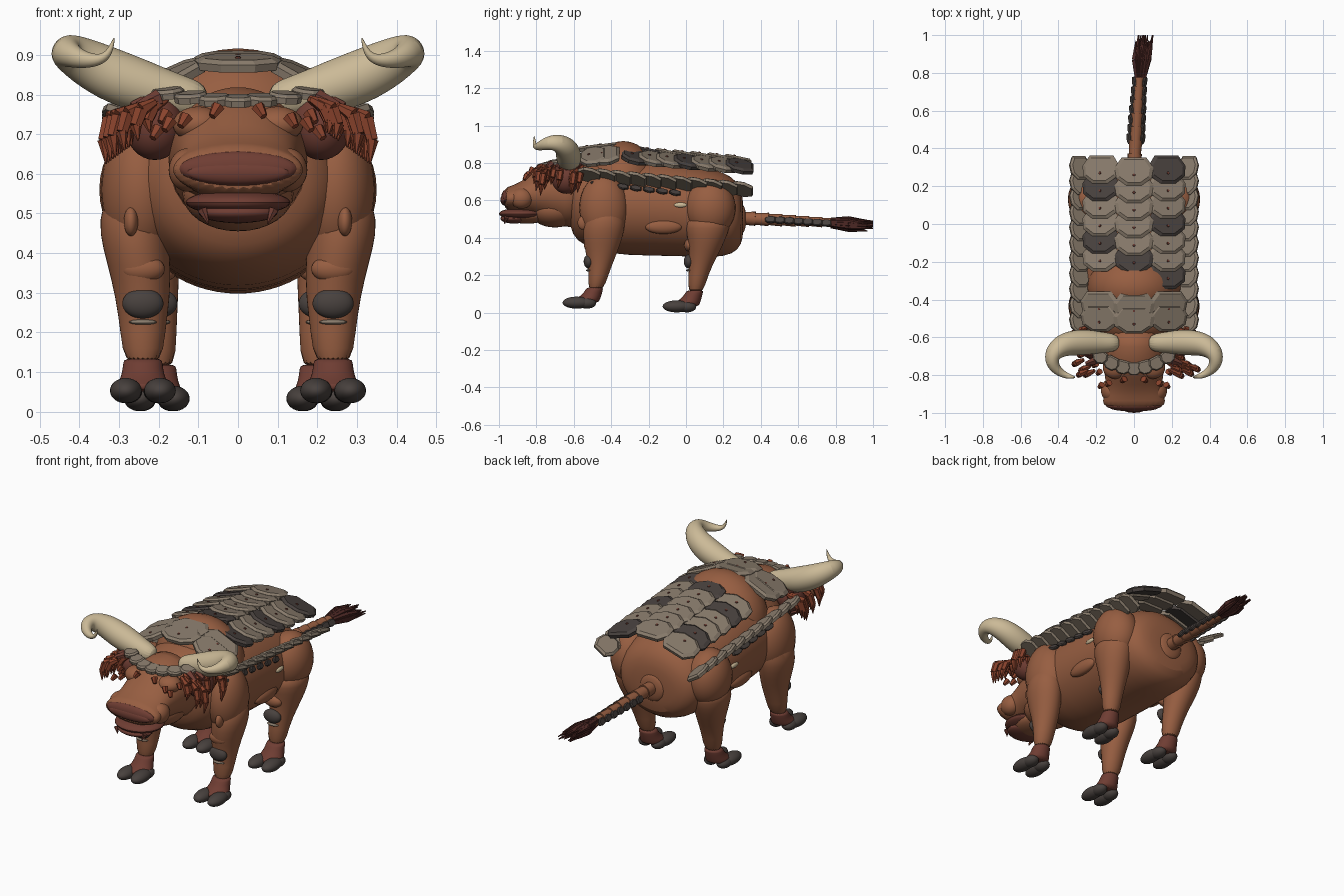
import bpy, bmesh, math, random
from mathutils import Vector, Matrix, Euler

random.seed(4)
if "Cube" in bpy.data.objects:
    bpy.data.objects.remove(bpy.data.objects["Cube"])


def material(name, *rgb):
    m = bpy.data.materials.new(name)
    m.use_nodes = True
    m.diffuse_color = (*rgb, 1)
    m.node_tree.nodes["Principled BSDF"].inputs["Base Color"].default_value = (*rgb, 1)
    return m


hide = material("brown hide", .31, .112, .053)
bone = material("horn ivory", .6, .49, .31)
stone = material("tan plate", .25, .2, .15)
dark = material("dark plate", .065, .053, .048)
maroon = material("maroon skin", .16, .047, .033)
red = material("red hair", .25, .055, .025)
wine = material("dark tail hair", .07, .02, .017)


def finish(name, bm, mats, smooth=True, subdivide=0):
    bmesh.ops.recalc_face_normals(bm, faces=bm.faces)
    me = bpy.data.meshes.new(name)
    bm.to_mesh(me)
    bm.free()
    ob = bpy.data.objects.new(name, me)
    bpy.context.collection.objects.link(ob)
    for m in mats:
        me.materials.append(m)
    if subdivide:
        ob.modifiers.new("Smooth", "SUBSURF").levels = subdivide
        ob.modifiers["Smooth"].render_levels = subdivide
    if smooth:
        bpy.ops.object.select_all(action="DESELECT")
        ob.select_set(True)
        bpy.context.view_layer.objects.active = ob
        bpy.ops.object.shade_smooth_by_angle(angle=math.radians(40))
    return ob


def ball(name, loc, size, mat):
    bm = bmesh.new()
    xf = Matrix.LocRotScale(Vector(loc), None, Vector(size))
    bmesh.ops.create_uvsphere(bm, u_segments=28, v_segments=16, radius=1, matrix=xf)
    return finish(name, bm, [mat])


def loft(name, rows, mat, axis=None, seg=20, subdivide=1):
    """Skin elliptical rings (x, y, z, ra, rb) along a fixed axis or a path."""
    bm = bmesh.new()
    pts = [Vector(r[:3]) for r in rows]
    u, v = Vector((1, 0, 0)), Vector((0, 0, 1)) if axis == "Y" else Vector((0, 1, 0))
    if axis is None:
        t = (pts[1] - pts[0]).normalized()
        u = t.cross(Vector((0, 0, 1))).normalized()
        v = u.cross(t)
    rings = []
    for i, r in enumerate(rows):
        if axis is None:
            new = (pts[min(i + 1, len(pts) - 1)] - pts[max(i - 1, 0)]).normalized()
            q = t.rotation_difference(new)
            u, v, t = q @ u, q @ v, new
        angles = [2 * math.pi * k / seg for k in range(seg)]
        rings.append([bm.verts.new(pts[i] + u * r[3] * math.cos(a) + v * r[4] * math.sin(a)) for a in angles])
    for a, b in zip(rings, rings[1:]):
        for k in range(seg):
            j = (k + 1) % seg
            bm.faces.new((a[k], a[j], b[j], b[k]))
    bm.faces.new(rings[0])
    bm.faces.new(rings[-1])
    return finish(name, bm, [mat], subdivide=subdivide)


OUTLINE = [(-.32, .5), (.32, .5), (.5, .15), (.46, -.22), (.2, -.47), (-.2, -.47), (-.46, -.22), (-.5, .15)]


def plates(name, items, rivets=False):
    """Shield-shaped scales: (location, width, length, thickness, rotation in degrees, colour index)."""
    bm = bmesh.new()
    for loc, w, l, th, rot, col in items:
        xf = Matrix.Translation(loc) @ Euler([math.radians(a) for a in rot]).to_matrix().to_4x4()
        layers = []
        for z, s in ((-th / 2, .95), (th * .15, 1), (th / 2, .82)):
            layers.append([bm.verts.new(xf @ Vector((x * w * s, y * l * s, z))) for x, y in OUTLINE])
        faces = [bm.faces.new(layers[0]), bm.faces.new(layers[-1])]
        for a, b in zip(layers, layers[1:]):
            for k in range(8):
                j = (k + 1) % 8
                faces.append(bm.faces.new((a[k], a[j], b[j], b[k])))
        for f in faces:
            f.material_index = col
        if rivets:
            made = bmesh.ops.create_cone(bm, cap_ends=True, segments=8, radius1=.009, radius2=.006,
                                         depth=.008, matrix=xf @ Matrix.Translation((0, -l * .12, th / 2)))
            for f in {f for vert in made["verts"] for f in vert.link_faces}:
                f.material_index = 2
    return finish(name, bm, [stone, dark, maroon], smooth=False)


def spikes(name, items, mat, seg=6):
    """Tapered locks from p to q: (p, q, start radius, end radius)."""
    bm = bmesh.new()
    for p, q, r1, r2 in items:
        p, q = Vector(p), Vector(q)
        xf = Matrix.Translation((p + q) / 2) @ (q - p).to_track_quat("Z", "Y").to_matrix().to_4x4()
        bmesh.ops.create_cone(bm, cap_ends=True, segments=seg, radius1=r1, radius2=r2,
                              depth=(q - p).length, matrix=xf)
    return finish(name, bm, [mat], smooth=seg > 6)


# Trunk
loft("body", [(0, y, z, a, b) for y, z, a, b in [
    (-.63, .6, .08, .08), (-.61, .58, .19, .17), (-.55, .58, .25, .22), (-.42, .57, .285, .26),
    (-.2, .57, .29, .267), (0, .55, .285, .25), (.15, .53, .275, .238), (.25, .52, .25, .21),
    (.3, .51, .19, .15), (.307, .505, .08, .06)]], hide, "Y", 32)
ball("shoulder_hump", (0, -.335, .68), (.25, .19, .237), hide)

# Head and mouth
loft("head", [(0, y, z, a, b) for y, z, a, b in [
    (-.55, .63, .19, .19), (-.65, .64, .175, .185), (-.75, .65, .165, .15), (-.82, .635, .15, .115),
    (-.88, .615, .155, .085), (-.94, .61, .168, .065), (-.975, .61, .162, .057)]], hide, "Y", 28)
ball("throat", (0, -.7, .55), (.14, .14, .095), hide)
ball("chin", (0, -.85, .52), (.1, .12, .045), hide)
ball("nose_pad", (0, -.962, .613), (.148, .026, .044), maroon)
ball("nose_center", (0, -.972, .603), (.13, .02, .03), maroon)
ball("lower_lip", (0, -.88, .528), (.132, .12, .032), maroon)
ball("lip_rim", (0, -.92, .502), (.1, .072, .026), maroon)
spikes("lip_fangs", [((s * .09, -.96, .51), (s * .075, -.97, .475), .014, .002) for s in (1, -1)], maroon)

for s, side in ((1, "left"), (-1, "right")):
    # Face and horns
    ball(side + "_cheek", (s * .125, -.88, .61), (.05, .06, .055), hide)
    ball(side + "_brow", (s * .1, -.76, .725), (.065, .06, .045), hide)
    ball(side + "_ear", (s * .21, -.64, .72), (.075, .08, .085), maroon)
    loft(side + "_horn", [(s * x, y, z, r, r) for x, y, z, r in [
        (.075, -.63, .78, .045), (.16, -.628, .798, .055), (.24, -.625, .82, .067), (.31, -.628, .845, .069),
        (.38, -.64, .88, .062), (.432, -.685, .909, .048), (.437, -.735, .909, .037), (.405, -.78, .89, .025),
        (.355, -.805, .884, .016), (.325, -.81, .9, .01), (.312, -.812, .945, .002)]], bone, subdivide=2)
    # Curved hair locks round the ear and beads on the face
    locks = []
    for i in range(20):
        f = i / 19
        p = Vector((s * (.18 + .11 * f), -.8 + .27 * random.random(), .79 - .03 * f))
        mid = p + Vector((s * .035, -.015, -.02))
        low = mid + Vector((s * .014, -.008, -.035 - .02 * f))
        q = low + Vector((s * -.006, -.008, -.03 - .03 * f))
        locks += [(p, mid, .01, .019), (mid, low, .019, .016), (low, q, .016, .002)]
    for x, y, z in ((.05, -.82, .755), (.13, -.84, .73), (.17, -.85, .72), (.18, -.78, .74), (.2, -.74, .7)):
        locks.append(((s * x, y, z + .015), (s * (x + .015), y - .015, z - .01), .018, .01))
    spikes(side + "_ear_hair", locks, red)
    spikes(side + "_ear_fringe", [((s * .2, y, .79), (s * (.28 - .3 * abs(y + .63)), y - .02, .77), .024, .012)
                                  for y in (-.72, -.67, -.62, -.57)], maroon)

    # Legs: upper mass, tapered shaft, boot, toes, knee pad
    ball(side + "_shoulder", (s * .245, -.44, .56), (.1, .13, .18), hide)
    ball(side + "_thigh", (s * .235, .13, .56), (.115, .135, .155), hide)
    ball(side + "_elbow", (s * .27, -.55, .48), (.018, .03, .037), hide)
    ball(side + "_flank_fold", (s * .255, -.12, .46), (.03, .1, .04), hide)
    ball(side + "_flank_fleck", (s * .281, -.03, .575), (.01, .035, .013), bone)
    legs = {"front": [(.25, -.43, .56, .06, .06), (.257, -.43, .52, .09, .105), (.262, -.44, .45, .09, .115),
                      (.25, -.448, .37, .08, .1), (.24, -.455, .29, .07, .075), (.24, -.467, .2, .057, .052),
                      (.24, -.485, .115, .048, .043)],
            "rear": [(.24, .12, .52, .1, .12), (.24, .115, .45, .1, .12), (.235, .11, .38, .088, .098),
                     (.22, .09, .29, .07, .072), (.21, .065, .2, .055, .052), (.205, .05, .1, .048, .043)]}
    for part, rows in legs.items():
        n = part + "_" + side
        loft(n + "_leg", [(s * r[0], *r[1:]) for r in rows], hide, "Z")
        x, y, z = rows[-1][:3]
        lift = .02 if part == "front" else 0
        loft(n + "_boot", [(s * x, y, z + .02, .048, .044), (s * x, y - .005, z + .01, .05, .046),
                           (s * x, y - .02, z - .025, .054, .054), (s * x, y - .045, .05 + lift, .066, .07),
                           (s * x, y - .05, .03 + lift, .066, .07)], maroon, "Z")
        for k, dx in (("outer", .043), ("inner", -.043)):
            ball(n + "_" + k + "_toe", (s * (x + dx), y - .1, .033 + lift), (.04, .075, .032), dark)
            ball(n + "_" + k + "_heel", (s * (x + dx * .9), y - .045, .031 + lift), (.037, .05, .03), dark)
        ball(n + "_knee_pad", (s * x, y - .035, .273), (.052, .027, .038), dark)
        ball(n + "_shin_band", (s * x, y - .03, .226), (.035, .02, .007), stone)
        ball(n + "_knee_fold", (s * x, y - .03, .36), (.055, .03, .035), hide)

    # Flank armour fins, outer edge raised, with a thin dark under-row
    plates(side + "_flank_plates", [
        ((s * .285, -.52 + .0815 * i, .738 - .0075 * i), .125, .13, .024, (-14, s * -32, 0), 0)
        for i in range(11)])
    plates(side + "_under_plates", [
        ((s * .28, -.48 + .07 * i, .69 - .008 * i), .032, .065, .014, (-18, s * 60, 0), 1) for i in range(7)])

# Back shell: three staggered columns of overlapping scales
shell = []
dark_spots = {(-1, 1), (-1, 4), (0, 5), (1, 0), (1, 3), (1, 6)}
for c in (-1, 0, 1):
    for i in range(7 if c == 1 else 6):
        y = .275 - .093 * i + (.01 if c else 0)
        spot = (c * .175, y, .845 - .085 * y - .036 * abs(c))
        shell.append((spot, .205, .155, .03, (-12, c * 17, 0), int((c, i) in dark_spots)))
plates("back_shell", shell, rivets=True)

# Collar behind the horns
collar = []
for y in (-.43, -.5):
    for c in (-1, 0, 1):
        collar.append(((c * .18, y - .01 * (c == 0), .887 - .045 * abs(c) + .1 * (y + .43)), .22, .15, .03,
                       (8, c * 24, 0), 0))
plates("collar_plates", collar, rivets=True)

# Brow band
plates("brow_plates", [((.06 * k, -.765 + .007 * k * k, .785 + .002 * k * k), .085, .075, .024,
                        (10, 0, 14 * k), 0) for k in range(-3, 4)])

# Tail: socket, tapered joints, side scales, tuft
ball("tail_socket", (0, .3, .5), (.075, .022, .075), hide)
joints = []
for i in range(7):
    a, b = i / 7, (i + 1) / 7
    joints.append(((.03 * a, .29 + .5 * a, .505 - .025 * a), (.03 * b, .3 + .5 * b, .505 - .025 * b),
                   .033 - .014 * a, .038 - .014 * a))
spikes("tail", joints, hide, 16)
plates("tail_plates", [((.01 + .0032 * i + s * (.035 - .0015 * i), .45 + .05 * i, .497 - .003 * i), .04, .06, .016,
                        (0, s * 65, s * -8), 1) for i in range(7) for s in (1, -1)])
tuft = []
for i in range(32):
    a, r = random.uniform(0, 2 * math.pi), random.uniform(.3, 1)
    dx, dz = r * math.cos(a), r * math.sin(a)
    mid = (.04 + .046 * dx, .87, .478 + .032 * dz)
    tuft += [((.034 + .024 * dx, .775, .482 + .02 * dz), mid, .012, .016),
             (mid, (.055 + .055 * dx, 1 - .03 * (i % 3), .47 + .035 * dz), .016, .003)]
spikes("tail_tuft", tuft, wine)
